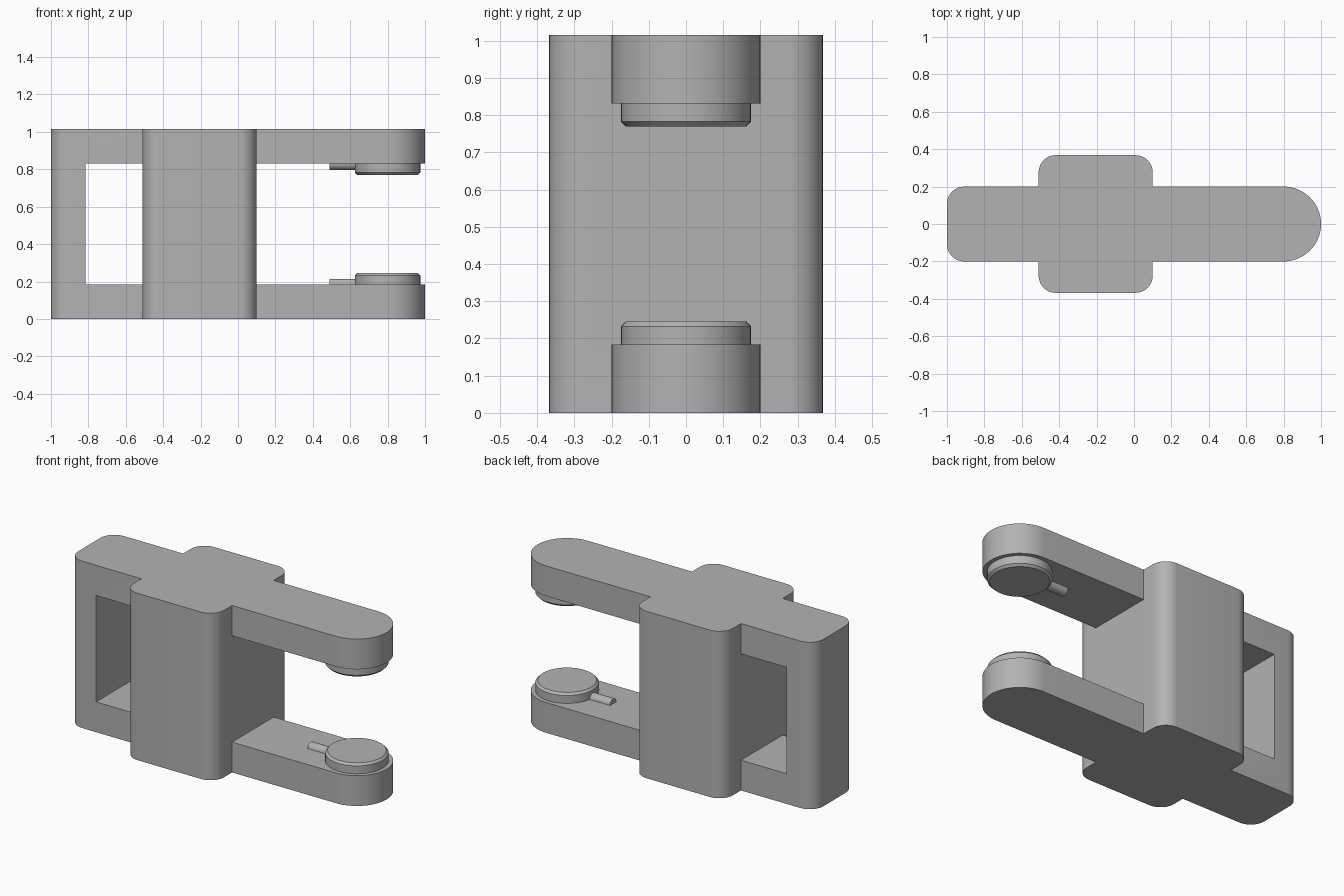
import bpy, bmesh, math
from mathutils import Matrix

if "Cube" in bpy.data.objects:
    bpy.data.objects.remove(bpy.data.objects["Cube"])

H = 1.015             # overall height
ARM = 0.184           # arm thickness
W, BW = 0.20, 0.368   # half widths of arms and body
R = 0.092             # corner radius

grey = bpy.data.materials.new("grey")
grey.diffuse_color = (0.45, 0.45, 0.45, 1)
grey.use_nodes = True
grey.node_tree.nodes["Principled BSDF"].inputs["Base Color"].default_value = grey.diffuse_color


def finish(name, bm, mat=grey):
    bmesh.ops.recalc_face_normals(bm, faces=bm.faces)
    me = bpy.data.meshes.new(name)
    bm.to_mesh(me)
    bm.free()
    ob = bpy.data.objects.new(name, me)
    bpy.context.collection.objects.link(ob)
    me.materials.append(mat)
    return ob


def smooth(ob):
    bpy.ops.object.select_all(action='DESELECT')
    ob.select_set(True)
    bpy.context.view_layer.objects.active = ob
    bpy.ops.object.shade_smooth_by_angle(angle=math.radians(30))


def arc(cx, cy, r, a0, a1, n=10):
    return [(cx + r * math.cos(math.radians(a0 + (a1 - a0) * i / n)),
             cy + r * math.sin(math.radians(a0 + (a1 - a0) * i / n))) for i in range(n + 1)]


# Clamp frame: plan outline (upper half, mirrored to the lower half) extruded upwards
upper = arc(0.80, 0, W, 0, 90, 16)
upper += [(0.10, W)] + arc(0.10 - R, BW - R, R, 0, 90)
upper += arc(-0.51 + R, BW - R, R, 90, 180) + [(-0.51, W)]
upper += arc(-1 + R, W - R, R, 90, 180)
outline = upper + [(x, -y) for x, y in reversed(upper[1:])]
bm = bmesh.new()
base = bm.faces.new([bm.verts.new((x, y, 0)) for x, y in outline])
ext = bmesh.ops.extrude_face_region(bm, geom=[base])
bmesh.ops.translate(bm, vec=(0, 0, H),
                    verts=[v for v in ext["geom"] if isinstance(v, bmesh.types.BMVert)])
frame = finish("clamp_frame", bm)

# Openings: handle window and jaw gap
for name, x0, x1 in (("window_cutter", -0.815, -0.51), ("jaw_cutter", 0.10, 1.2)):
    bm = bmesh.new()
    bmesh.ops.create_cube(bm, size=1)
    bmesh.ops.scale(bm, vec=(x1 - x0, 0.5, H - 2 * ARM), verts=bm.verts)
    bmesh.ops.translate(bm, vec=((x0 + x1) / 2, 0, H / 2), verts=bm.verts)
    cutter = finish(name, bm)
    cutter.hide_render = True
    cutter.hide_set(True)
    # keep the rounded body corners clear of the cut
    mod = frame.modifiers.new(name, 'BOOLEAN')
    mod.operation = 'DIFFERENCE'
    mod.solver = 'EXACT'
    mod.object = cutter
bpy.context.view_layer.objects.active = frame
frame.select_set(True)
for mod in list(frame.modifiers):
    bpy.ops.object.modifier_apply(modifier=mod.name)
smooth(frame)


def jaw_pad(name, z, up):
    """Round pad with a chamfered rim, standing on the jaw."""
    bm = bmesh.new()
    rings = []
    for r, h in ((0.175, 0), (0.175, 0.048), (0.162, 0.061)):
        rings.append([bm.verts.new((0.80 + r * math.cos(i * math.tau / 48),
                                    r * math.sin(i * math.tau / 48), z + up * h))
                      for i in range(48)])
    for a, b in zip(rings, rings[1:]):
        for i in range(48):
            j = (i + 1) % 48
            bm.faces.new((a[i], a[j], b[j], b[i]))
    bm.faces.new(rings[-1])
    bm.faces.new(rings[0])
    smooth(finish(name, bm))


def pin(name, z, up, r):
    """Half-round pin lying on the jaw beside the pad."""
    bm = bmesh.new()
    prof = [(y, z + up * h) for y, h in arc(0, 0, r, 0, 180, 12)]
    ends = [[bm.verts.new((x, y, h)) for y, h in prof] for x in (0.49, 0.64)]
    n = len(prof)
    for i in range(n):
        j = (i + 1) % n
        bm.faces.new((ends[0][i], ends[0][j], ends[1][j], ends[1][i]))
    for e in ends:
        bm.faces.new(e)
    smooth(finish(name, bm))


# Contact pads and pins on both jaws
for side, z, up, r in (("lower", ARM, 1, 0.03), ("upper", H - ARM, -1, 0.035)):
    jaw_pad(side + "_pad", z, up)
    pin(side + "_pin", z, up, r)
